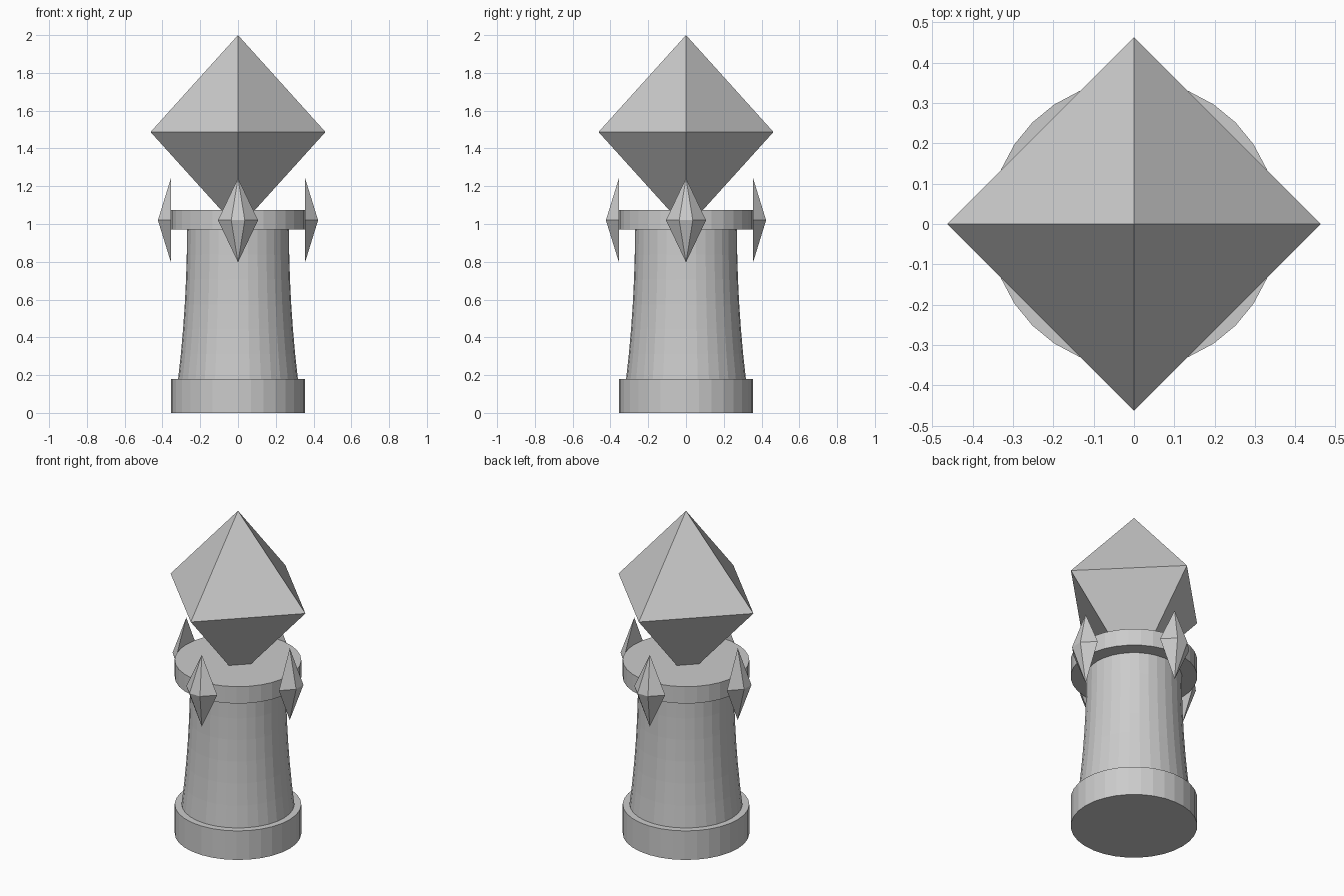
import bpy, bmesh
from math import cos, sin, pi
from mathutils import Matrix

if "Cube" in bpy.data.objects:
    bpy.data.objects.remove(bpy.data.objects["Cube"])

SIDES = 32


def make_object(name, bm):
    bmesh.ops.recalc_face_normals(bm, faces=bm.faces)
    mesh = bpy.data.meshes.new(name)
    bm.to_mesh(mesh)
    bm.free()
    obj = bpy.data.objects.new(name, mesh)
    bpy.context.collection.objects.link(obj)
    return obj


def turned(name, profile):
    """Solid of revolution from (radius, z) pairs, capped at both ends."""
    bm = bmesh.new()
    rings = [[bm.verts.new((r * cos(2 * pi * i / SIDES), r * sin(2 * pi * i / SIDES), z))
              for i in range(SIDES)] for r, z in profile]
    for a, b in zip(rings, rings[1:]):
        for i in range(SIDES):
            j = (i + 1) % SIDES
            bm.faces.new((a[i], a[j], b[j], b[i]))
    bm.faces.new(rings[0])
    bm.faces.new(rings[-1])
    return make_object(name, bm)


def bipyramid(name, outline, z_low, z_mid, z_high, apex=(0, 0), turn=0):
    """Closed gem: an outline at z_mid joined to a top and a bottom point."""
    bm = bmesh.new()
    ring = [bm.verts.new((x, y, z_mid)) for x, y in outline]
    for z in (z_low, z_high):
        tip = bm.verts.new((*apex, z))
        for i in range(len(ring)):
            bm.faces.new((ring[i], ring[(i + 1) % len(ring)], tip))
    bm.transform(Matrix.Rotation(turn, 4, 'Z'))
    return make_object(name, bm)


# Pedestal: plinth, flared column and top plate
turned("plinth", [(0.356, 0), (0.356, 0.18)])
STEPS = 6
column = []
for k in range(STEPS + 1):
    t = 1 - k / STEPS
    column.append((0.27 + 0.047 * t * t, 0.18 + 0.79 * k / STEPS))
turned("column", column)
turned("top_plate", [(0.356, 0.97), (0.356, 1.075)])

# Large crystal, its lower tip sunk into the plate
R = 0.463
bipyramid("large_crystal", [(R, 0), (0, R), (-R, 0), (0, -R)], 0.975, 1.487, 2.0)

# Four flat-backed gems around the plate
gem = [(0.355, -0.106), (0.424, -0.036), (0.424, 0.036), (0.355, 0.106)]
for n, side in enumerate(("right", "back", "left", "front")):
    bipyramid(side + "_gem", gem, 0.797, 1.02, 1.243, apex=(0.355, 0), turn=n * pi / 2)
